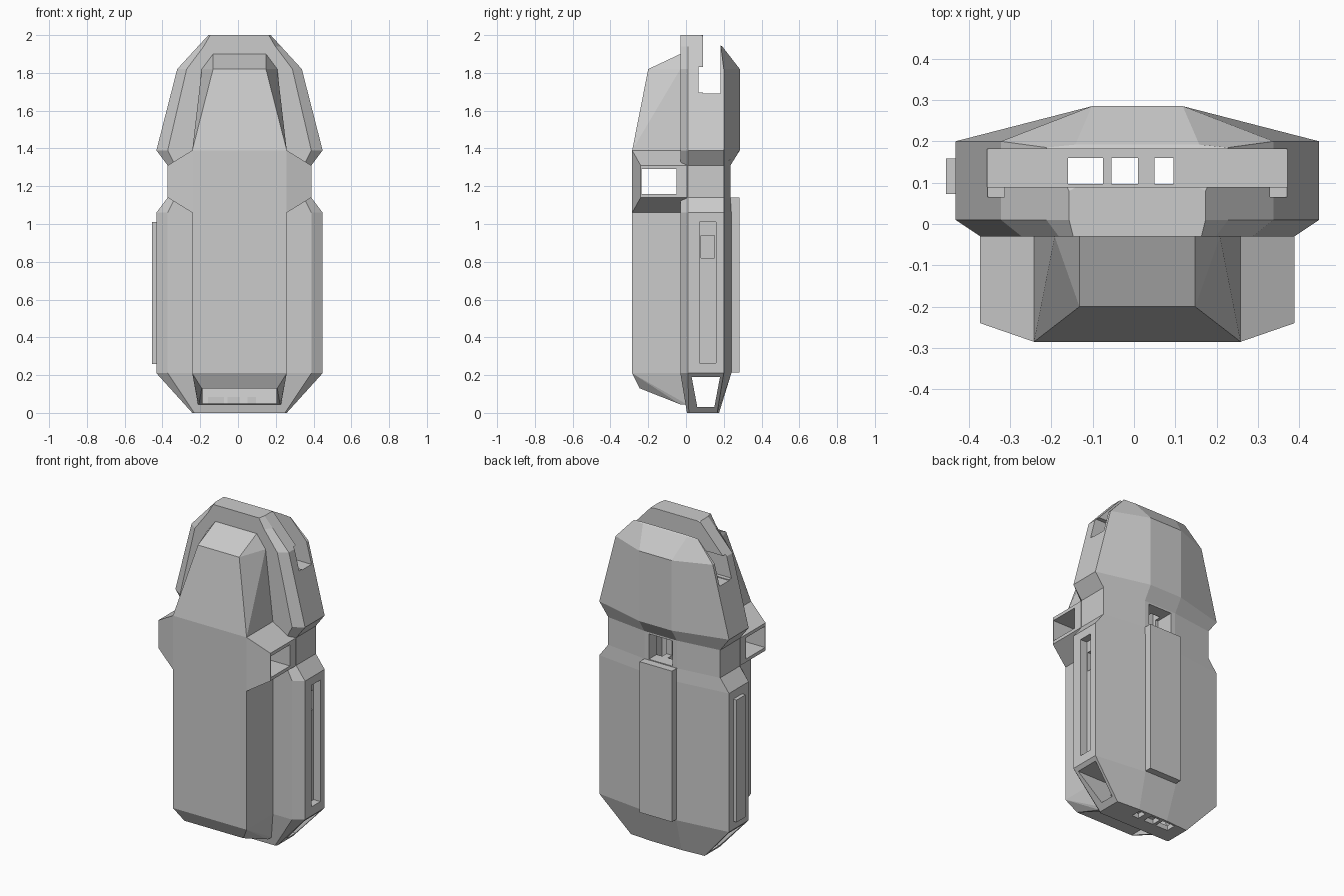
import bpy, bmesh

if "Cube" in bpy.data.objects:
    bpy.data.objects.remove(bpy.data.objects["Cube"])

CX = 0.008  # body centre in x


def finish(bm, name):
    bmesh.ops.recalc_face_normals(bm, faces=bm.faces[:])
    me = bpy.data.meshes.new(name)
    bm.to_mesh(me)
    bm.free()
    ob = bpy.data.objects.new(name, me)
    bpy.context.scene.collection.objects.link(ob)
    return ob


def hull(name, pts, mirror=True):
    """Convex solid from points, mirrored about the body centre."""
    bm = bmesh.new()
    for x, y, z in pts:
        for s in ((1, -1) if mirror else (1,)):
            bm.verts.new((CX + s * x, y, z))
    res = bmesh.ops.convex_hull(bm, input=bm.verts[:])
    junk = [v for v in bm.verts if not v.link_faces]
    bmesh.ops.delete(bm, geom=junk, context='VERTS')
    bmesh.ops.dissolve_limit(bm, angle_limit=0.01, verts=bm.verts[:], edges=bm.edges[:])
    return finish(bm, name)


def box(name, x0, x1, y0, y1, z0, z1):
    return hull(name, [(x, y, z) for x in (x0, x1) for y in (y0, y1) for z in (z0, z1)], False)


def cut(ob, *cutters):
    for c in cutters:
        m = ob.modifiers.new(c.name, 'BOOLEAN')
        m.operation = 'DIFFERENCE'
        m.solver = 'EXACT'
        m.object = c
        c.hide_render = True
        c.display_type = 'WIRE'


# Main shell: eight-sided rings (z, side, front half, front y, corner y, side back y, back half, back y)
rings = [
    (0.00, .25, .24, 0.005, .015, .165, .10, .175),
    (0.21, .44, .38, -.03, .01, .20, .11, .24),
    (1.06, .44, .38, -.03, .01, .20, .11, .24),
    (1.14, .38, .34, -.03, .01, .20, .11, .235),
    (1.31, .38, .34, -.03, .01, .20, .11, .235),
    (1.39, .44, .38, -.03, .01, .20, .11, .285),
    (1.82, .33, .28, -.03, .01, .20, .11, .285),
    (1.94, .22, .19, -.03, .01, .185, .15, .192),
    (2.00, .165, .155, -.03, .01, .08, .15, .088),
]
bm = bmesh.new()
loops = []
for z, w, wf, yf, yc, ys, b, yb in rings:
    half = [(wf, yf), (w, yc), (w, ys), (b, yb)]
    pts = half + [(-x, y) for x, y in reversed(half)]
    loops.append([bm.verts.new((CX + x, y, z)) for x, y in pts])
for lo, hi in zip(loops, loops[1:]):
    for i in range(8):
        j = (i + 1) % 8
        bm.faces.new((lo[i], lo[j], hi[j], hi[i]))
bm.faces.new(loops[0][::-1])
bm.faces.new(loops[-1])
shell = finish(bm, "main_shell")

# Raised front block with tapered top and bottom
front = hull("front_block", [
    (.20, -.245, .13), (.215, -.03, .045), (.22, .005, .045),
    (.25, -.285, .21), (.25, .005, .21),
    (.25, -.285, 1.39), (.25, .005, 1.39),
    (.14, -.20, 1.82), (.20, -.03, 1.82), (.20, .005, 1.82),
    (.14, -.03, 1.90), (.14, .005, 1.90)])

# Strap loops on both sides of the front block
strap = hull("strap_loops", [
    (.25, -.285, 1.06), (.25, -.285, 1.39), (.25, .005, 1.06), (.25, .005, 1.39),
    (.38, -.24, 1.14), (.38, -.24, 1.31), (.38, .005, 1.14), (.38, .005, 1.31)])

# Back plate and left side rail
box("back_plate", -.11, .11, .20, .282, .215, 1.14)
box("side_rail", -.463, -.40, .073, .158, .26, 1.01)

# Cutters
strap_hole = box("strap_hole_cutter", -.6, .6, -.235, -.05, 1.16, 1.29)
top_slot = box("top_slot_cutter", -.6, .6, .09, .182, 1.69, 2.2)
slot_step = box("slot_step_cutter", -.6, .6, .065, .15, 1.695, 1.83)
base_tunnel = hull("base_tunnel_cutter", [
    (.6, .03, .19), (.6, .18, .19), (.6, .06, .03), (.6, .15, .03)])
base_window = box("base_window_cutter", -.195, .195, -.4, .10, .05, .13)
back_hole = box("back_hole_cutter", -.08, .08, .12, .4, 1.145, 1.30)
side_slot = box("side_slot_cutter", .395, .6, .072, .158, .265, 1.01)
side_pocket = box("side_pocket_cutter", .25, .5, .08, .15, .82, .94)
shafts = [box("shaft_cutter", a, b, .097, .16, -.1, 1.75)
          for a, b in ((-.168, -.083), (-.063, .002), (.042, .087))]

cut(shell, top_slot, slot_step, base_tunnel, base_window, back_hole,
    side_slot, side_pocket, *shafts)
cut(front, strap_hole, base_window)
cut(strap, strap_hole)
